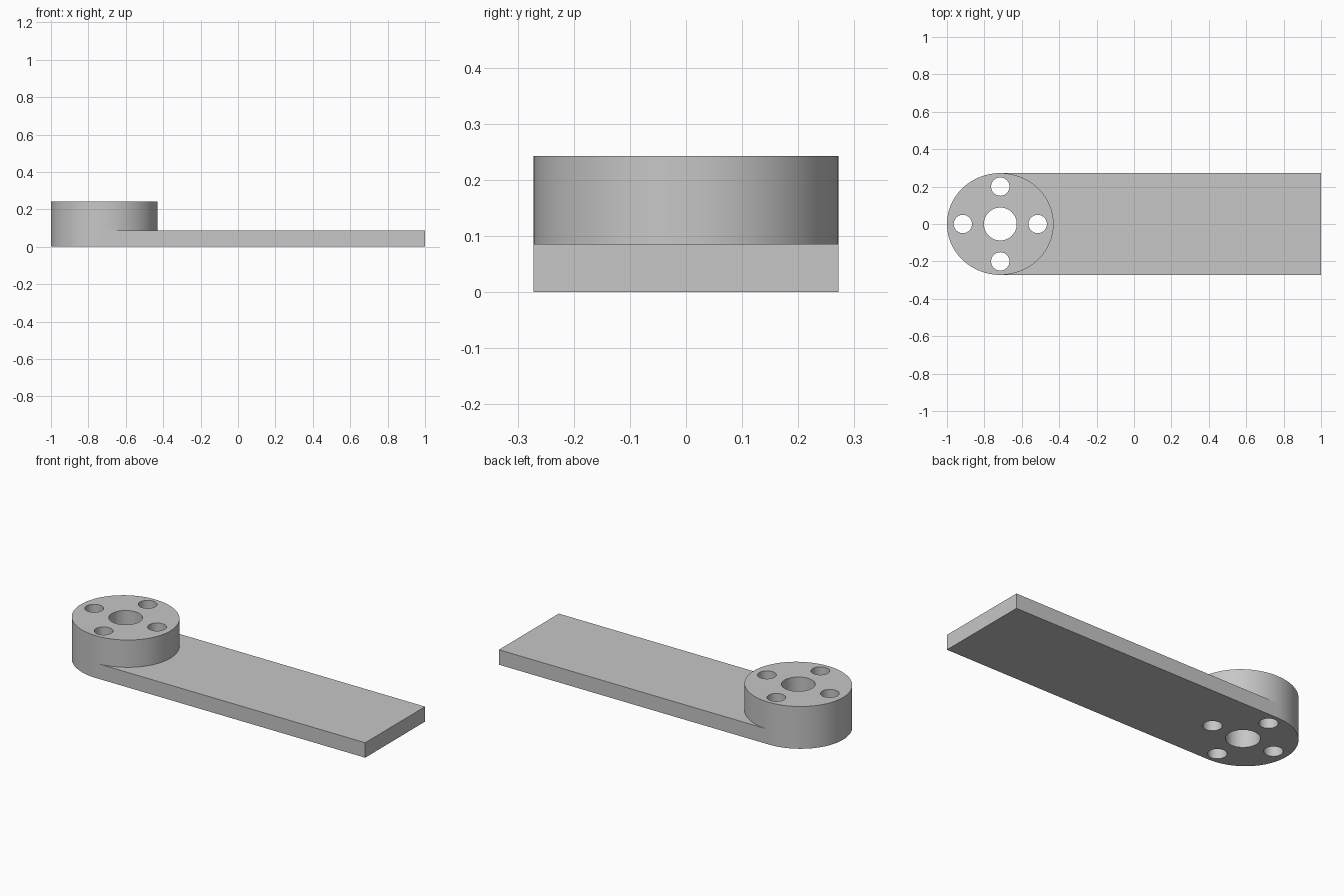
import bpy
import math

if "Cube" in bpy.data.objects:
    bpy.data.objects.remove(bpy.data.objects["Cube"], do_unlink=True)

HUB_X = -0.715          # hub centre
HUB_RX, HUB_RY = 0.285, 0.272
HUB_H, ARM_H = 0.243, 0.086

# One plain grey for the whole part
grey = bpy.data.materials.new("plain_grey")
grey.use_nodes = True
colour = (0.57, 0.57, 0.57, 1)
grey.diffuse_color = colour
grey.node_tree.nodes["Principled BSDF"].inputs["Base Color"].default_value = colour


def cylinder(name, x, y, rx, ry, z0, z1, sides):
    bpy.ops.mesh.primitive_cylinder_add(vertices=sides, radius=1, depth=1,
                                        location=(x, y, (z0 + z1) / 2))
    ob = bpy.context.object
    ob.name = name
    ob.scale = (rx, ry, z1 - z0)
    bpy.ops.object.transform_apply(location=True, rotation=False, scale=True)
    return ob


def combine(target, other, operation):
    mod = target.modifiers.new(operation.lower(), 'BOOLEAN')
    mod.operation = operation
    mod.solver = 'EXACT'
    mod.object = other
    bpy.ops.object.select_all(action='DESELECT')
    bpy.context.view_layer.objects.active = target
    target.select_set(True)
    bpy.ops.object.modifier_apply(modifier=mod.name)
    bpy.data.objects.remove(other, do_unlink=True)


# Round hub at the end of the arm
body = cylinder("mounting_arm", HUB_X, 0, HUB_RX, HUB_RY, 0, HUB_H, 96)

# Flat arm running from the hub centre to the far end
bpy.ops.mesh.primitive_cube_add(size=1, location=((1 + HUB_X) / 2, 0, ARM_H / 2))
arm = bpy.context.object
arm.name = "flat_arm"
arm.scale = (1 - HUB_X, 2 * HUB_RY, ARM_H)
bpy.ops.object.transform_apply(location=True, rotation=False, scale=True)
combine(body, arm, 'UNION')

# Centre bore and four screw holes, all the way through
holes = [(0, 0, 0.088)]
for i in range(4):
    a = i * math.pi / 2
    holes.append((0.2 * math.cos(a), 0.2 * math.sin(a), 0.049))
for dx, dy, r in holes:
    cutter = cylinder("hole_cutter", HUB_X + dx, dy, r, r, -0.1, HUB_H + 0.1, 48)
    cutter.hide_render = True
    combine(body, cutter, 'DIFFERENCE')

# Smooth walls with sharp rims
body.data.materials.clear()
body.data.materials.append(grey)
for face in body.data.polygons:
    face.material_index = 0
bpy.ops.object.select_all(action='DESELECT')
body.select_set(True)
bpy.context.view_layer.objects.active = body
bpy.ops.object.shade_smooth_by_angle(angle=math.radians(30))
